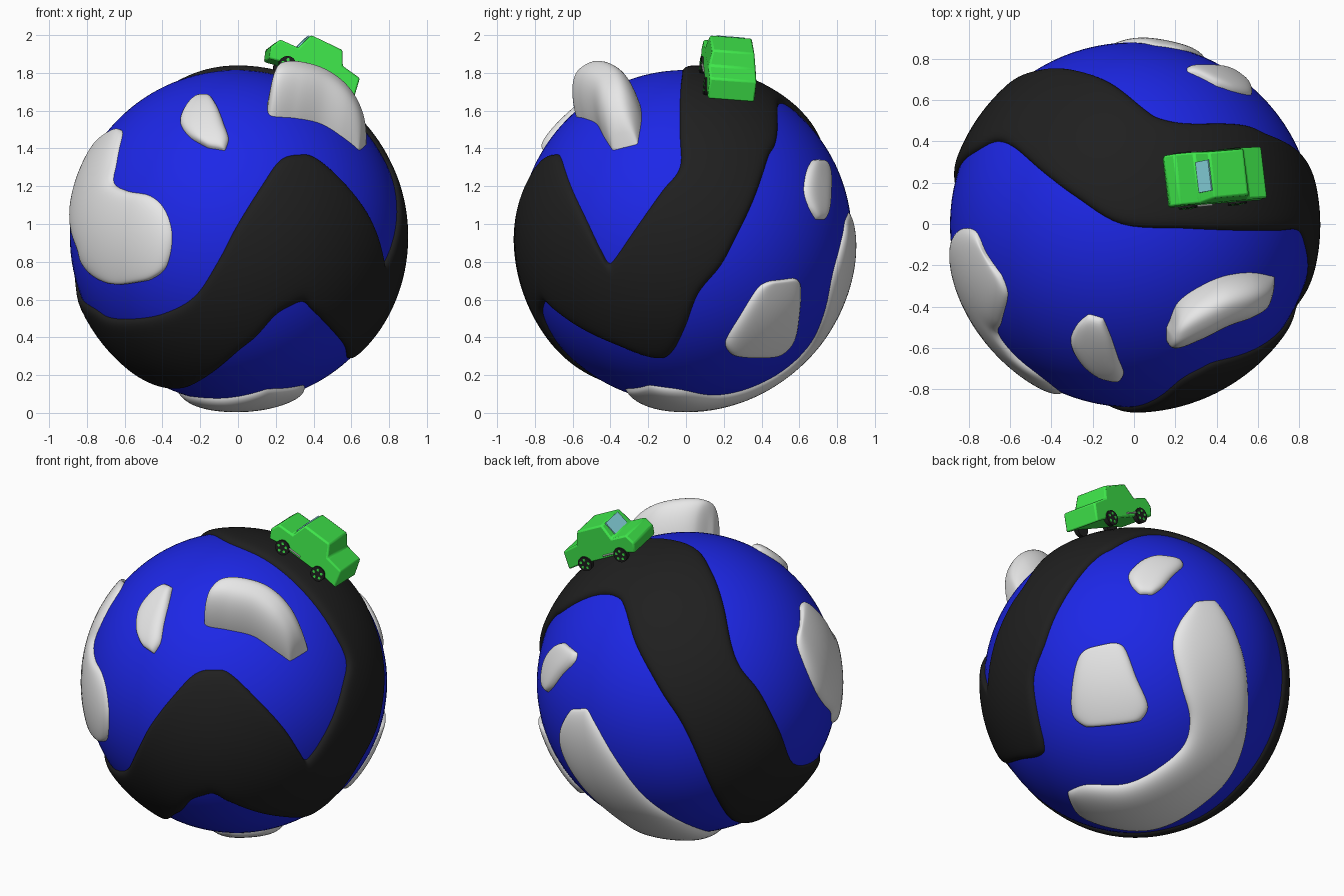
import bpy, bmesh, math
from mathutils import Vector, Matrix

if "Cube" in bpy.data.objects:
    bpy.data.objects.remove(bpy.data.objects["Cube"])

C = Vector((-0.008, -0.004, 0.933))      # planet centre
R0 = 0.882                               # planet radius


def mat(name, rgb):
    m = bpy.data.materials.new(name)
    m.diffuse_color = (*rgb, 1)
    m.use_nodes = True
    m.node_tree.nodes["Principled BSDF"].inputs["Base Color"].default_value = m.diffuse_color
    return m


BLUE = mat("ocean blue", (0.012, 0.02, 0.8))
BLACK = mat("road black", (0.014, 0.014, 0.014))
GREY = mat("rock grey", (0.8, 0.8, 0.8))
GREEN = mat("car green", (0.05, 0.8, 0.07))
GLASS = mat("window blue", (0.33, 0.9, 1.0))


def finish(bm, name, material, angle=None, matrix=None):
    me = bpy.data.meshes.new(name)
    bm.to_mesh(me)
    bm.free()
    me.materials.append(material)
    for p in me.polygons:
        p.use_smooth = True
    if angle:
        me.set_sharp_from_angle(angle=math.radians(angle))
    ob = bpy.data.objects.new(name, me)
    if matrix:
        ob.matrix_world = matrix
    bpy.context.collection.objects.link(ob)
    return ob


def on(view, *uv):
    """Directions on the sphere from 2D points seen from (azimuth, elevation)."""
    az, el = (math.radians(a) for a in view)
    h = Vector((math.cos(az), math.sin(az), 0))
    z = Vector((0, 0, 1))
    right = Vector((-h.y, h.x, 0))
    toward = h * math.cos(el) + z * math.sin(el)
    up = z * math.cos(el) - h * math.sin(el)
    out = []
    for u, v in uv:
        if view[1] == 0:
            v -= C.z
        w = math.sqrt(max(0, 0.778 - u * u - v * v))
        out.append((right * u + up * v + toward * w).normalized())
    return out


FRONT, RIGHT, TOP = (-90, 0), (0, 0), (-90, 90)
BACK_LEFT, BELOW, BOTTOM = (120, 25), (50, -29), (-90, -90)


def smooth(pts, k, closed):
    n, out = len(pts), []
    g = (lambda i: pts[i % n]) if closed else (lambda i: pts[max(0, min(n - 1, i))])
    for i in range(n if closed else n - 1):
        a, b, c, d = g(i - 1), g(i), g(i + 1), g(i + 2)
        for j in range(k):
            t = j / k
            out.append(0.5 * (2 * b + (c - a) * t + (2 * a - 5 * b + 4 * c - d) * t * t
                              + (3 * b - a - 3 * c + d) * t ** 3))
    return out if closed else out + [pts[-1]]


def patch(name, left, right, height, material, closed=False, power=5, push=None, k=8, m=28):
    """Raised skin between two edge curves on the sphere."""
    L, R = smooth(left, k, closed), smooth(right, k, closed)
    n = len(L)
    bm = bmesh.new()
    rows = []
    for i in range(n):
        pt = 1 if closed else math.sqrt(1 - abs(2 * i / (n - 1) - 1) ** (power * 1.6))
        row = []
        for j in range(m + 1):
            s = 0.5 - 0.5 * math.cos(math.pi * j / m)
            p = pt * math.sqrt(max(0, 1 - abs(2 * s - 1) ** power))
            d = L[i].lerp(R[i], s).normalized()
            h = height * (1 if closed else 1 + 0.6 * min(0, d.z) ** 2)
            row.append(bm.verts.new(C + d * (R0 - 0.015) + (push or d) * (h + 0.015) * p))
        rows.append(row)
    for i in range(n if closed else n - 1):
        a, b = rows[i], rows[(i + 1) % n]
        for j in range(m):
            bm.faces.new((a[j], a[j + 1], b[j + 1], b[j]))
    bm.normal_update()
    if sum(f.normal.dot(f.calc_center_median() - C) for f in bm.faces) < 0:
        bmesh.ops.reverse_faces(bm, faces=bm.faces[:])
    return finish(bm, name, material)


# planet
bm = bmesh.new()
bmesh.ops.create_uvsphere(bm, u_segments=96, v_segments=64, radius=R0, matrix=Matrix.Translation(C))
finish(bm, "planet", BLUE)

# winding road, a closed band
road_a = (on(TOP, (-.05, 0), (.25, -.02), (.5, -.03), (.7, -.03))
          + on(RIGHT, (-.03, 1.3), (-.12, 1.18), (-.22, 1.04), (-.31, .91), (-.38, .81), (-.41, .80),
               (-.45, .87), (-.52, 1.02), (-.59, 1.17))
          + on(FRONT, (.42, 1.35), (.33, 1.37), (.23, 1.34), (.13, 1.2), (0, .99), (-.1, .8), (-.22, .62),
               (-.38, .53), (-.55, .5), (-.68, .51), (-.76, .56))
          + on(BACK_LEFT, (.67, -.45), (.59, -.24), (.48, -.03), (.37, .105))
          + on(TOP, (-.57, .37), (-.43, .25), (-.27, .13)))
road_b = (on(TOP, (.15, .51), (.3, .49), (.55, .48))
          + on(RIGHT, (.44, 1.35), (.36, 1.12), (.27, .93), (.19, .78), (.07, .63), (0, .45), (-.07, .32),
               (-.15, .29), (-.36, .36), (-.6, .48))
          + on(FRONT, (.4, .54), (.35, .585), (.28, .56), (.2, .51), (.1, .4), (0, .32), (-.15, .2), (-.27, .14))
          + on(BOTTOM, (-.38, .12), (-.48, -.02))
          + on(BACK_LEFT, (.31, -.795), (.23, -.66), (.12, -.40), (.035, -.23), (-.07, -.08), (-.14, .03),
               (-.25, .216), (-.33, .42)))
patch("road", road_a, road_b, 0.027, BLACK, closed=True, power=12, k=6)

# grey land patches
patch("left_land",
      on(TOP, (-.71, -.13)) + on(BACK_LEFT, (.67, .26), (.72, .12), (.78, -.02), (.825, -.10))
      + on(FRONT, (-.84, .86), (-.82, .79), (-.77, .73), (-.69, .69), (-.6, .68)),
      on(TOP, (-.63, -.24))
      + on(FRONT, (-.60, 1.48), (-.63, 1.33), (-.645, 1.22), (-.57, 1.175), (-.45, 1.15), (-.37, 1.07),
           (-.335, .93), (-.37, .77), (-.46, .70)), 0.03, GREY, power=6)
patch("front_land",
      on(FRONT, (-.21, 1.675), (-.27, 1.62), (-.3, 1.54), (-.25, 1.46), (-.15, 1.40)),
      on(FRONT, (-.14, 1.68), (-.10, 1.62), (-.065, 1.53), (-.04, 1.45), (-.06, 1.385)), 0.035, GREY, power=4)
patch("mountain",
      on(FRONT, (.165, 1.64), (.18, 1.57), (.31, 1.555), (.45, 1.525), (.57, 1.45), (.66, 1.375)),
      on(TOP, (.18, -.47), (.22, -.38), (.31, -.31), (.44, -.25), (.58, -.23), (.70, -.25)),
      0.215, GREY, power=2.8, push=Vector((0.14, -0.28, 0.95)), k=10)
patch("right_back_land",
      on(RIGHT, (.45, .70), (.38, .66), (.29, .52), (.21, .38), (.24, .31)),
      on(RIGHT, (.57, .715), (.61, .68), (.605, .52), (.575, .38), (.5, .31)), 0.024, GREY, power=7)
patch("back_small_land",
      on(RIGHT, (.67, 1.34), (.64, 1.28), (.625, 1.18), (.65, 1.09), (.69, 1.02)),
      on(RIGHT, (.74, 1.335), (.765, 1.28), (.77, 1.18), (.76, 1.08), (.735, 1.02)), 0.03, GREY, power=4)
patch("crescent_land",
      on(BELOW, (.36, .47), (.257, .333), (.22, .19), (.27, -.03), (.32, -.216), (.29, -.37), (.158, -.497),
         (-.047, -.60), (-.28, -.605), (-.4, -.645)),
      on(BELOW, (.47, .48), (.57, .33), (.645, .117), (.665, -.117), (.64, -.36), (.55, -.56), (.38, -.72),
         (.12, -.845), (-.12, -.84), (-.34, -.77)), 0.03, GREY)

# car frame: X forward, Z away from the ground
Z = Vector((.42, .12, .9)).normalized()
X = Vector((-1, -.12, 0))
X = (X - Z * X.dot(Z)).normalized()
Y = Z.cross(X)
CAR = Matrix((X, Y, Z)).transposed().to_4x4()
CAR.translation = Vector((.35, .215, 1.738))

# car body: side profile with narrower roof
profile = [(.235, .03), (.255, .09), (.225, .148), (.12, .15), (.085, .242), (-.10, .242),
           (-.135, .165), (-.245, .145), (-.262, .03), (-.18, .04), (.18, .04)]
bm = bmesh.new()
sides = [[bm.verts.new((a, s * (.112 if h > .2 else .125), h)) for a, h in profile] for s in (-1, 1)]
n = len(profile)
for i in range(n):
    j = (i + 1) % n
    bm.faces.new((sides[0][i], sides[0][j], sides[1][j], sides[1][i]))
bm.faces.new(sides[0])
bm.faces.new(sides[1][::-1])
bmesh.ops.recalc_face_normals(bm, faces=bm.faces[:])
body = finish(bm, "car_body", GREEN, 35, CAR)
bev = body.modifiers.new("round", 'BEVEL')
bev.width, bev.segments = 0.01, 2

# windscreen plate
bm = bmesh.new()
tilt = math.atan2(.092, .035)
bmesh.ops.create_cube(bm, size=1, matrix=Matrix.Translation((.105, 0, .197))
                      @ Matrix.Rotation(tilt, 4, 'Y') @ Matrix.Diagonal((.085, .15, .008, 1)))
finish(bm, "windscreen", GLASS, 30, CAR)


def cyl(name, material, r, depth, pos, axis='X', seg=20):
    b = bmesh.new()
    bmesh.ops.create_cone(b, cap_ends=True, segments=seg, radius1=r, radius2=r, depth=depth,
                          matrix=Matrix.Translation(pos) @ Matrix.Rotation(math.pi / 2, 4, axis))
    return finish(b, name, material, 30, CAR)


# wheels with green hub dots, and a grey rod along each side
for s, side in ((-1, "left"), (1, "right")):
    for a, end in ((.135, "front"), (-.13, "rear")):
        cyl(f"{end}_{side}_wheel", BLACK, .046, .03, (a, s * .12, .042))
        for q in range(5):
            t = q * math.tau / 5
            cyl(f"{end}_{side}_hub_{q}", GREEN, .009, .008,
                (a + .026 * math.cos(t), s * .133, .042 + .026 * math.sin(t)), seg=8)
    cyl(f"{side}_side_rod", GREY, .005, .09, (.06, s * .13, .062), 'Y', 8)
